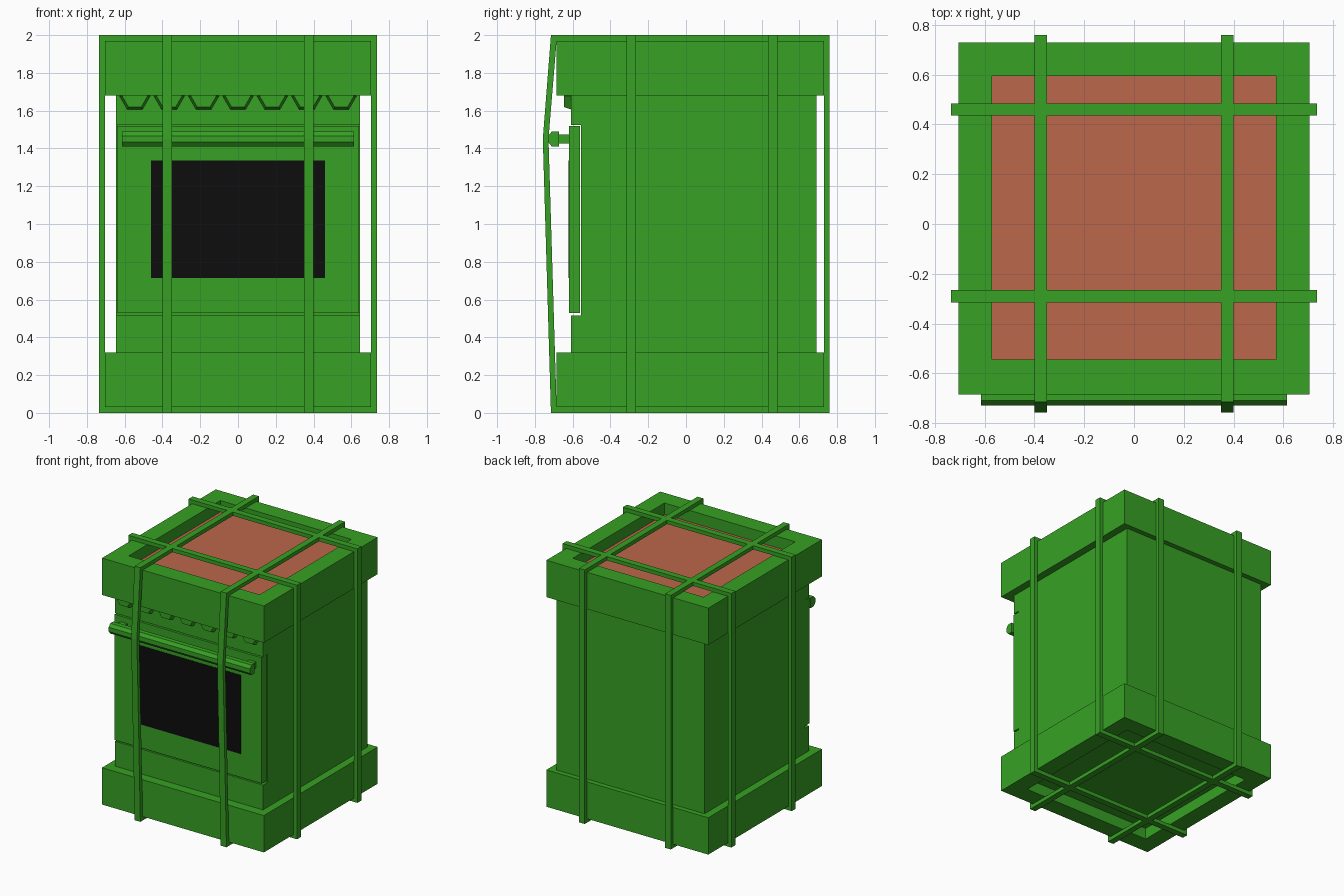
import bpy
import bmesh
import math
from mathutils import Matrix

cube = bpy.data.objects.get("Cube")
if cube:
    bpy.data.objects.remove(cube, do_unlink=True)


def material(name, rgb):
    mat = bpy.data.materials.new(name)
    mat.use_nodes = True
    colour = (*rgb, 1)
    mat.diffuse_color = colour
    mat.node_tree.nodes["Principled BSDF"].inputs["Base Color"].default_value = colour
    return mat


GREEN = material("green", (0.038, 0.356, 0.017))
CLAY = material("clay red", (0.50, 0.135, 0.07))
BLACK = material("black glass", (0.004, 0.004, 0.004))


def finish(name, bm, *mats):
    bmesh.ops.recalc_face_normals(bm, faces=bm.faces)
    mesh = bpy.data.meshes.new(name)
    bm.to_mesh(mesh)
    bm.free()
    for mat in mats or (GREEN,):
        mesh.materials.append(mat)
    obj = bpy.data.objects.new(name, mesh)
    bpy.context.collection.objects.link(obj)
    return obj


def box(name, x, y, z, mat=GREEN):
    bm = bmesh.new()
    size = [b - a for a, b in (x, y, z)]
    mid = [(a + b) / 2 for a, b in (x, y, z)]
    bmesh.ops.create_cube(bm, size=1, matrix=Matrix.Translation(mid) @ Matrix.Diagonal((*size, 1)))
    return finish(name, bm, mat)


def extrude_x(profile, half):
    """Solid from a (y, z) profile, spanning -half to half in x."""
    bm = bmesh.new()
    face = bm.faces.new([bm.verts.new((-half, y, z)) for y, z in profile])
    new = bmesh.ops.extrude_face_region(bm, geom=[face])["geom"]
    verts = [g for g in new if isinstance(g, bmesh.types.BMVert)]
    bmesh.ops.translate(bm, verts=verts, vec=(2 * half, 0, 0))
    return bm


def ring(name, outer, inner, place, depth):
    """Closed frame between two matching loops, thickened by depth."""
    bm = bmesh.new()
    n = len(outer)
    grid = [[bm.verts.new(place(p[0], p[1], d)) for p in loop]
            for loop, d in ((outer, depth[0]), (outer, depth[1]), (inner, depth[1]), (inner, depth[0]))]
    for k in range(4):
        a, b = grid[k], grid[(k + 1) % 4]
        for i in range(n):
            j = (i + 1) % n
            bm.faces.new((a[i], a[j], b[j], b[i]))
    return finish(name, bm)


def rect(a0, a1, b0, b1):
    return [(a0, b0), (a1, b0), (a1, b1), (a0, b1)]


# Cabinet body with a door recess across the front; its top is clay red
body = extrude_x([(-0.61, 0.12), (0.69, 0.12), (0.69, 1.88), (-0.61, 1.88),
                  (-0.61, 1.525), (-0.557, 1.525), (-0.557, 0.515), (-0.61, 0.515)], 0.645)
for f in body.faces:
    if f.calc_center_median().z > 1.87:
        f.material_index = 1
finish("cabinet_body", body, GREEN, CLAY)

# Open packing frames at the bottom and the top
for name, depth in (("bottom_frame", (0.03, 0.32)), ("top_frame", (1.68, 1.97))):
    ring(name, rect(-0.705, 0.705, -0.685, 0.73), rect(-0.57, 0.57, -0.545, 0.595),
         lambda a, b, d: (a, b, d), depth)

# Straps around the sides
for name, y in (("front_side_strap", -0.29), ("back_side_strap", 0.46)):
    ring(name, rect(-0.735, 0.735, 0, 2), rect(-0.705, 0.705, 0.03, 1.97),
         lambda a, b, d: (a, d, b), (y - 0.025, y + 0.025))

# Straps around front and back, pushed outward over the handle
for name, x in (("right_strap", -0.375), ("left_strap", 0.375)):
    ring(name, rect(-0.715, 0.76, 0, 2) + [(-0.758, 1.45)],
         rect(-0.685, 0.73, 0.03, 1.97) + [(-0.728, 1.45)],
         lambda a, b, d: (d, a, b), (x - 0.025, x + 0.025))

# Oven door and window
box("oven_door", (-0.64, 0.64), (-0.62, -0.562), (0.53, 1.52))
box("door_window", (-0.46, 0.46), (-0.623, -0.618), (0.715, 1.335), BLACK)

# Door handle with posts
finish("door_handle", extrude_x([(-0.672, 1.49), (-0.71, 1.49), (-0.73, 1.467),
                                 (-0.73, 1.433), (-0.71, 1.41), (-0.672, 1.41)], 0.615))
for name, x in (("right_handle_post", -0.56), ("left_handle_post", 0.56)):
    box(name, (x - 0.03, x + 0.03), (-0.68, -0.61), (1.425, 1.475))

# Row of tapered six-sided knobs
for i in range(7):
    bm = bmesh.new()
    place = Matrix.Translation(((i - 3) * 0.182, -0.625, 1.677)) @ Matrix.Rotation(math.pi / 2, 4, "X")
    bmesh.ops.create_cone(bm, cap_ends=True, segments=6, radius1=0.083, radius2=0.067,
                          depth=0.04, matrix=place @ Matrix.Rotation(math.pi / 6, 4, "Z"))
    # Turn so that a flat side faces down
    if min(v.co.z for v in bm.verts) < 1.6:
        bmesh.ops.rotate(bm, verts=bm.verts, cent=place.translation,
                         matrix=Matrix.Rotation(math.pi / 6, 3, "Y"))
    finish(f"knob_{i + 1}", bm)
